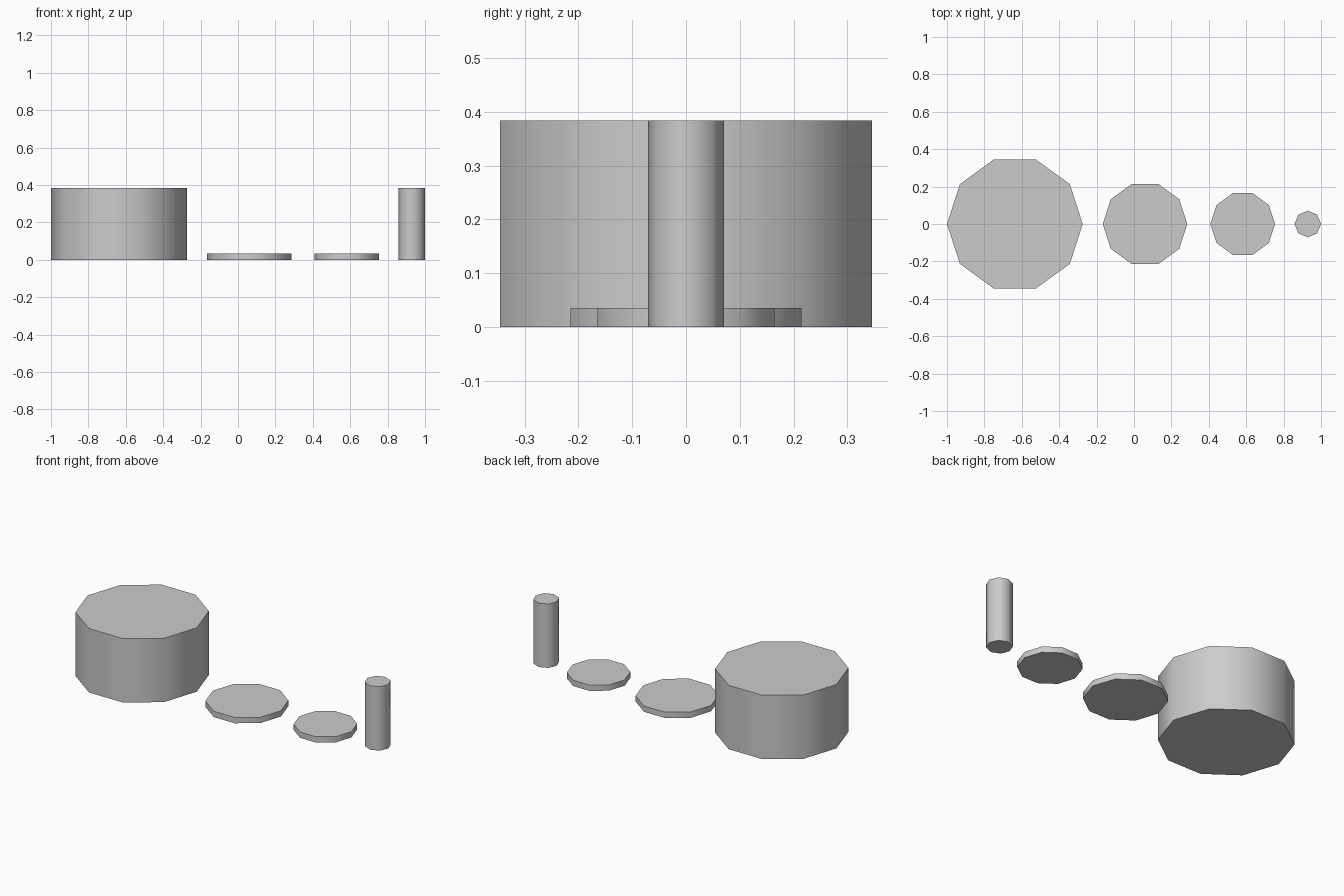
import bpy, bmesh
from math import radians, cos, sin, tau

if "Cube" in bpy.data.objects:
    bpy.data.objects.remove(bpy.data.objects["Cube"])


def prism(name, x, radius, height, sides):
    """Upright capped prism on the ground, with one corner pointing along +x."""
    bm = bmesh.new()
    base = bm.faces.new([bm.verts.new((radius * cos(tau * i / sides),
                                       radius * sin(tau * i / sides), 0))
                         for i in range(sides)])
    ext = bmesh.ops.extrude_face_region(bm, geom=[base], use_keep_orig=True)
    top = [v for v in ext["geom"] if isinstance(v, bmesh.types.BMVert)]
    bmesh.ops.translate(bm, verts=top, vec=(0, 0, height))
    bmesh.ops.recalc_face_normals(bm, faces=bm.faces)
    mesh = bpy.data.meshes.new(name)
    bm.to_mesh(mesh)
    bm.free()
    obj = bpy.data.objects.new(name, mesh)
    obj.location.x = x
    bpy.context.collection.objects.link(obj)
    # smooth walls, crisp cap edges
    bpy.ops.object.select_all(action='DESELECT')
    obj.select_set(True)
    bpy.context.view_layer.objects.active = obj
    bpy.ops.object.shade_smooth_by_angle(angle=radians(50))
    return obj


# Row of parts from left to right
prism("large_drum", -0.637, 0.363, 0.384, 10)
prism("large_disc", 0.059, 0.226, 0.035, 10)
prism("small_disc", 0.581, 0.173, 0.035, 10)
prism("thin_post", 0.929, 0.071, 0.384, 8)
